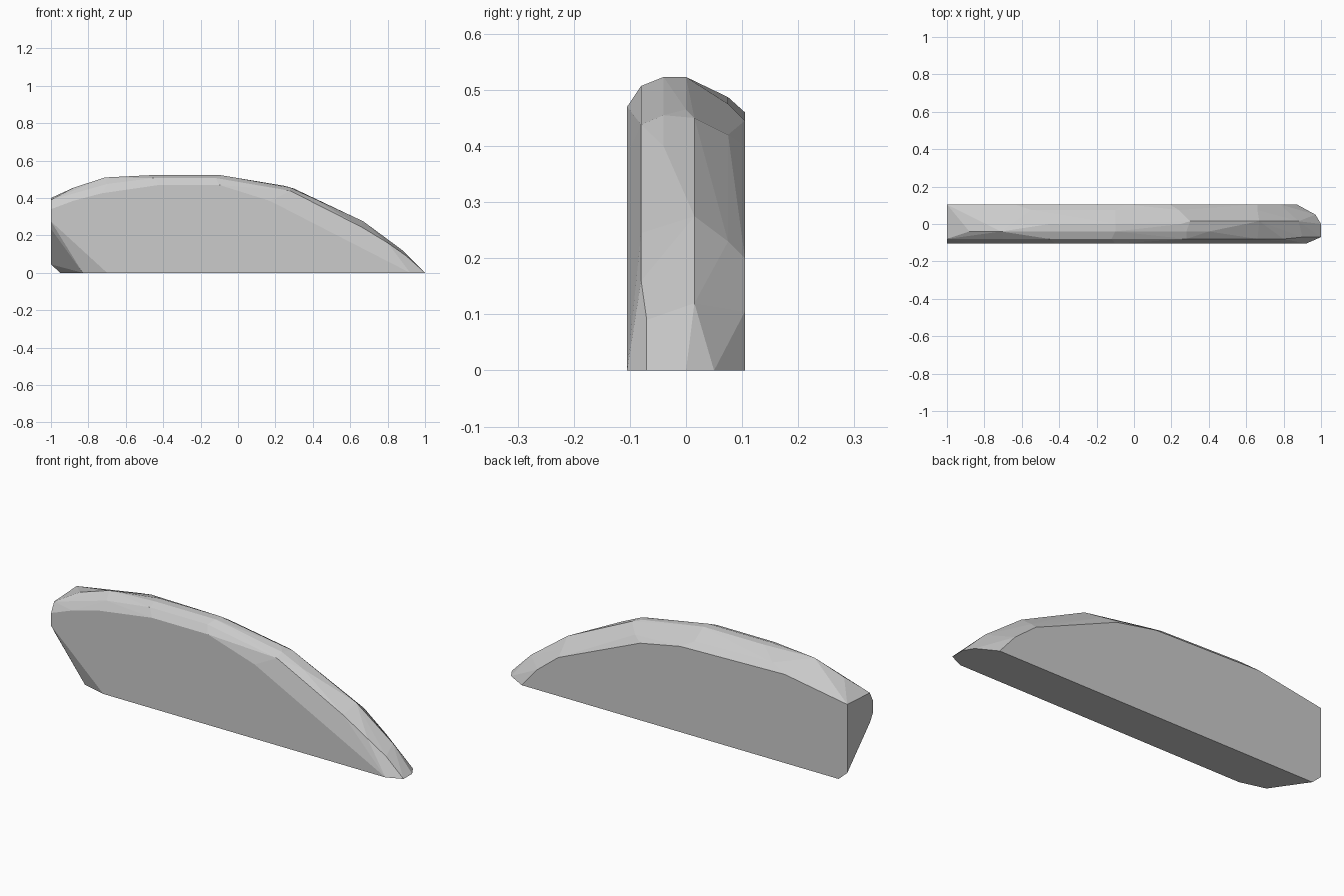
import bpy
import bmesh

# Outlines of the slab as (x, z) points, keyed by depth y
outlines = {
    # flat front face
    -0.105: [(-0.70, 0), (-1, 0.275), (-1, 0.34), (-0.88, 0.385), (-0.73, 0.425),
             (-0.42, 0.47), (-0.10, 0.47), (0.17, 0.385), (0.32, 0.31),
             (0.62, 0.14), (0.83, 0.03), (0.86, 0), (0.92, 0)],
    # rounded front edge
    -0.08: [(-1, 0.235), (-1, 0.39), (-0.70, 0.475), (-0.45, 0.507), (-0.12, 0.507),
            (0.28, 0.438), (0.66, 0.245), (0.80, 0.16)],
    -0.07: [(-0.83, 0), (0.90, 0.09), (1, 0)],
    # crown of the arch
    -0.04: [(-0.88, 0.455), (-0.71, 0.51), (-0.45, 0.523), (-0.10, 0.523),
            (0.28, 0.455), (0.40, 0.40)],
    0.0: [(-0.45, 0.523), (-0.10, 0.523), (0.25, 0.465), (1, 0)],
    0.015: [(0.30, 0.45), (0.67, 0.275), (0.88, 0.12)],
    # rounded back edge
    0.05: [(0.97, 0)],
    0.075: [(-0.55, 0.487), (-0.10, 0.475), (0.24, 0.42), (0.66, 0.23)],
    # flat back face
    0.105: [(-0.95, 0), (-1, 0.045), (-1, 0.40), (-0.64, 0.46), (-0.04, 0.445),
            (0.19, 0.40), (0.66, 0.20), (0.78, 0.105), (0.87, 0)],
}

# Faceted convex skin around all the outlines
bm = bmesh.new()
for y, points in outlines.items():
    for x, z in points:
        bm.verts.new((x, y, z))
hull = bmesh.ops.convex_hull(bm, input=bm.verts[:])
loose = {v for v in hull["geom_interior"] + hull["geom_unused"]
         if isinstance(v, bmesh.types.BMVert) and not v.link_faces}
bmesh.ops.delete(bm, geom=list(loose), context='VERTS')
bmesh.ops.dissolve_limit(bm, angle_limit=0.02, verts=bm.verts[:], edges=bm.edges[:])
bmesh.ops.recalc_face_normals(bm, faces=bm.faces[:])

mesh = bpy.data.meshes.new("arched_slab")
bm.to_mesh(mesh)
bm.free()
slab = bpy.data.objects.new("arched_slab", mesh)
bpy.context.collection.objects.link(slab)
